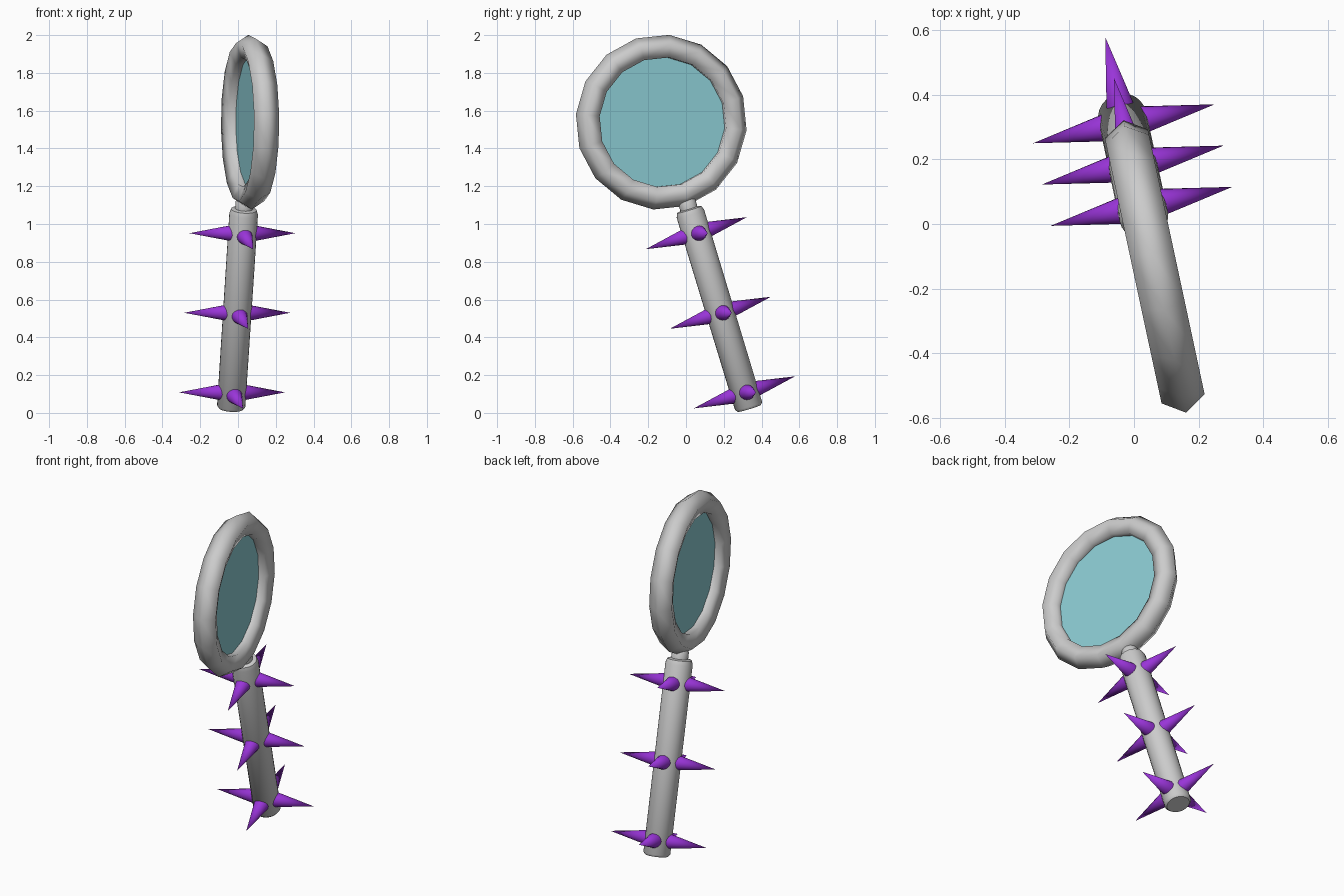
import bpy, bmesh, math
from mathutils import Matrix, Vector

if "Cube" in bpy.data.objects:
    bpy.data.objects.remove(bpy.data.objects["Cube"])

# Whole tool leans back and is turned slightly; local z runs along the handle
ROT = Matrix.Rotation(math.radians(12.1), 4, 'Z') @ Matrix.Rotation(math.radians(17.2), 4, 'X')
BASE = Matrix.Translation((-0.004, 0.182, 0.53)) @ ROT
RING = Matrix.Translation((0.064, -0.131, 1.539)) @ ROT


def material(name, rgb):
    m = bpy.data.materials.new(name)
    m.diffuse_color = (*rgb, 1)
    m.use_nodes = True
    m.node_tree.nodes["Principled BSDF"].inputs["Base Color"].default_value = m.diffuse_color
    return m


def finish(name, bm, matrix, mat=None, angle=40):
    bmesh.ops.recalc_face_normals(bm, faces=bm.faces)
    me = bpy.data.meshes.new(name)
    bm.to_mesh(me)
    bm.free()
    ob = bpy.data.objects.new(name, me)
    bpy.context.collection.objects.link(ob)
    ob.matrix_world = matrix
    if mat:
        me.materials.append(mat)
    bpy.ops.object.select_all(action='DESELECT')
    ob.select_set(True)
    bpy.context.view_layer.objects.active = ob
    bpy.ops.object.shade_smooth_by_angle(angle=math.radians(angle))
    return ob


def lathe(points, steps, axis, closed=False):
    bm = bmesh.new()
    vs = [bm.verts.new(p) for p in points]
    edges = [bm.edges.new(p) for p in zip(vs, vs[1:])]
    if closed:
        edges.append(bm.edges.new((vs[-1], vs[0])))
    bmesh.ops.spin(bm, geom=vs + edges, cent=(0, 0, 0), axis=axis,
                   angle=math.tau, steps=steps, use_duplicate=False)
    bmesh.ops.remove_doubles(bm, verts=bm.verts, dist=0.0002)
    return bm


purple = material("spike_purple", (0.32, 0.035, 0.69))
glass = material("lens_blue", (0.26, 0.6, 0.65))

# Handle with rounded ends and a narrow neck
profile = [(0, -.53), (.064, -.53), (.075, -.517), (.076, .548), (.068, .572),
           (.047, .577), (.047, .615), (.032, .64), (0, .64)]
finish("handle", lathe([(r, 0, z) for r, z in profile], 24, (0, 0, 1)), BASE)

# Sixteen-sided rim with a five-sided cross-section, facing sideways
section = [(0, .464), (.068, .42), (.042, .344), (-.042, .344), (-.068, .42)]
finish("rim", lathe([(x, 0, r) for x, r in section], 16, (1, 0, 0), True), RING, angle=80)

# Lens disc
bm = bmesh.new()
bmesh.ops.create_cone(bm, cap_ends=True, segments=16, radius1=.355, radius2=.355, depth=.008,
                      matrix=Matrix.Rotation(math.pi / 2, 4, 'Y'))
finish("lens", bm, RING, glass)

# Three rows of four spikes
for row, z in enumerate((-.441, 0, .441)):
    for k in range(4):
        bm = bmesh.new()
        bmesh.ops.create_cone(bm, cap_ends=True, segments=16, radius1=.043, radius2=0, depth=.23,
                              matrix=Matrix.Translation((0, 0, .172)))
        place = (BASE @ Matrix.Translation((0, 0, z)) @ Matrix.Rotation(k * math.pi / 2, 4, 'Z')
                 @ Matrix.Rotation(math.pi / 2, 4, 'Y'))
        finish(f"spike_{row + 1}_{k + 1}", bm, place, purple)
